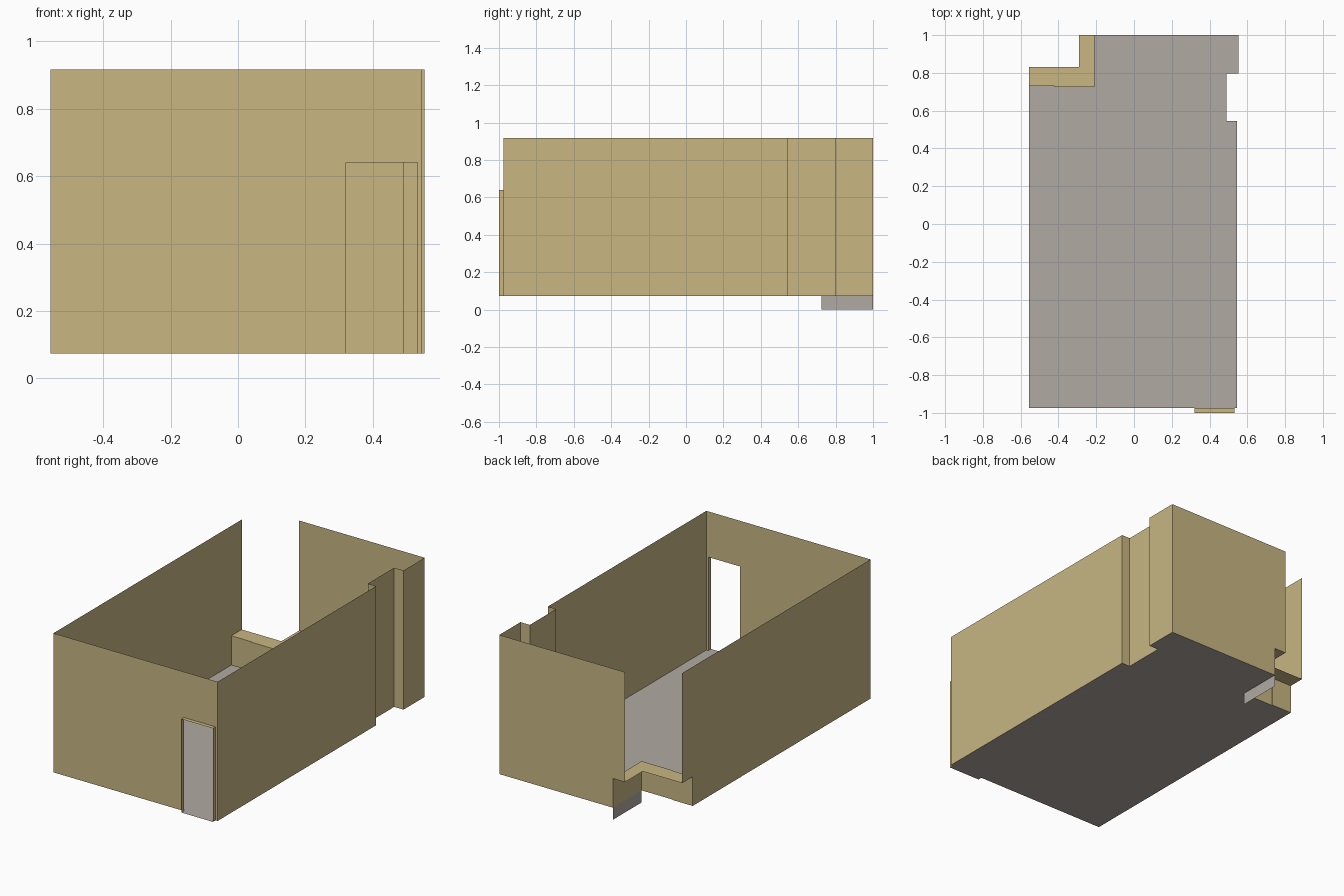
import bpy, bmesh

if "Cube" in bpy.data.objects:
    bpy.data.objects.remove(bpy.data.objects["Cube"])

FLOOR, SILL, DOOR, TOP = 0.073, 0.25, 0.64, 0.917


def material(name, rgb):
    m = bpy.data.materials.new(name)
    m.diffuse_color = (*rgb, 1)
    m.use_nodes = True
    m.node_tree.nodes["Principled BSDF"].inputs["Base Color"].default_value = m.diffuse_color
    return m


TAN = material("tan wall", (0.58, 0.47, 0.225))
GREY = material("warm grey floor", (0.44, 0.40, 0.365))


def sheet(name, polygons, mat):
    """Thin surface made of flat polygons."""
    bm = bmesh.new()
    for poly in polygons:
        bm.faces.new([bm.verts.new(p) for p in poly])
    bmesh.ops.remove_doubles(bm, verts=bm.verts, dist=1e-5)
    me = bpy.data.meshes.new(name)
    bm.to_mesh(me)
    bm.free()
    me.materials.append(mat)
    ob = bpy.data.objects.new(name, me)
    bpy.context.collection.objects.link(ob)
    return ob


def strip(path, z0, z1):
    """Upright panels standing along a plan path."""
    return [[(*a, z0), (*b, z0), (*b, z1), (*a, z1)] for a, b in zip(path, path[1:])]


def flat(path, z):
    return [(x, y, z) for x, y in path]


# plan outlines: stepped right side, and inner / outer edges of the corner window
L, R, F, B = -0.556, 0.546, -0.975, 1.0
right = [(R, F), (R, 0.545), (0.49, 0.545), (0.49, 0.797), (0.553, 0.797), (0.553, B)]
inner = [(-0.21, B), (-0.21, 0.725), (-0.42, 0.725), (-0.42, 0.73), (L, 0.73)]
outer = [(-0.29, B), (-0.29, 0.83), (L, 0.83)]
DX0, DX1, DY = 0.32, 0.532, -1.0

# floor and door threshold
sheet("floor", [flat(right + inner + [(L, F)], FLOOR)], GREY)
sheet("threshold", [flat([(DX0, DY), (DX1, DY), (DX1, F), (DX0, F)], FLOOR)], GREY)
# slab edge hanging below the corner window
sheet("slab_edge", strip(inner[:2], 0, FLOOR), GREY)

# walls
sheet("right_wall", strip(right, FLOOR, TOP), TAN)
sheet("back_wall", [[(x, B, z) for x, z in (
    (0.553, FLOOR), (-0.21, FLOOR), (-0.21, SILL), (-0.29, SILL), (-0.29, TOP), (0.553, TOP))]], TAN)
sheet("left_wall", [[(L, y, z) for y, z in (
    (F, FLOOR), (0.73, FLOOR), (0.73, SILL), (0.83, SILL), (0.83, TOP), (F, TOP))]], TAN)
sheet("front_wall", [[(x, F, z) for x, z in (
    (L, FLOOR), (DX0, FLOOR), (DX0, DOOR), (DX1, DOOR), (DX1, FLOOR),
    (R, FLOOR), (R, TOP), (L, TOP))]], TAN)

# door reveal: two jambs and the head
reveal = [flat([(DX0, DY), (DX1, DY), (DX1, F), (DX0, F)], DOOR)]
for x in (DX0, DX1):
    reveal += strip([(x, DY), (x, F)], FLOOR, DOOR)
sheet("door_reveal", reveal, TAN)

# corner window: low wall below and overhanging sill
sheet("window_low_wall", strip(inner, FLOOR, SILL), TAN)
sheet("window_sill", [flat(inner + outer[::-1], SILL)], TAN)
